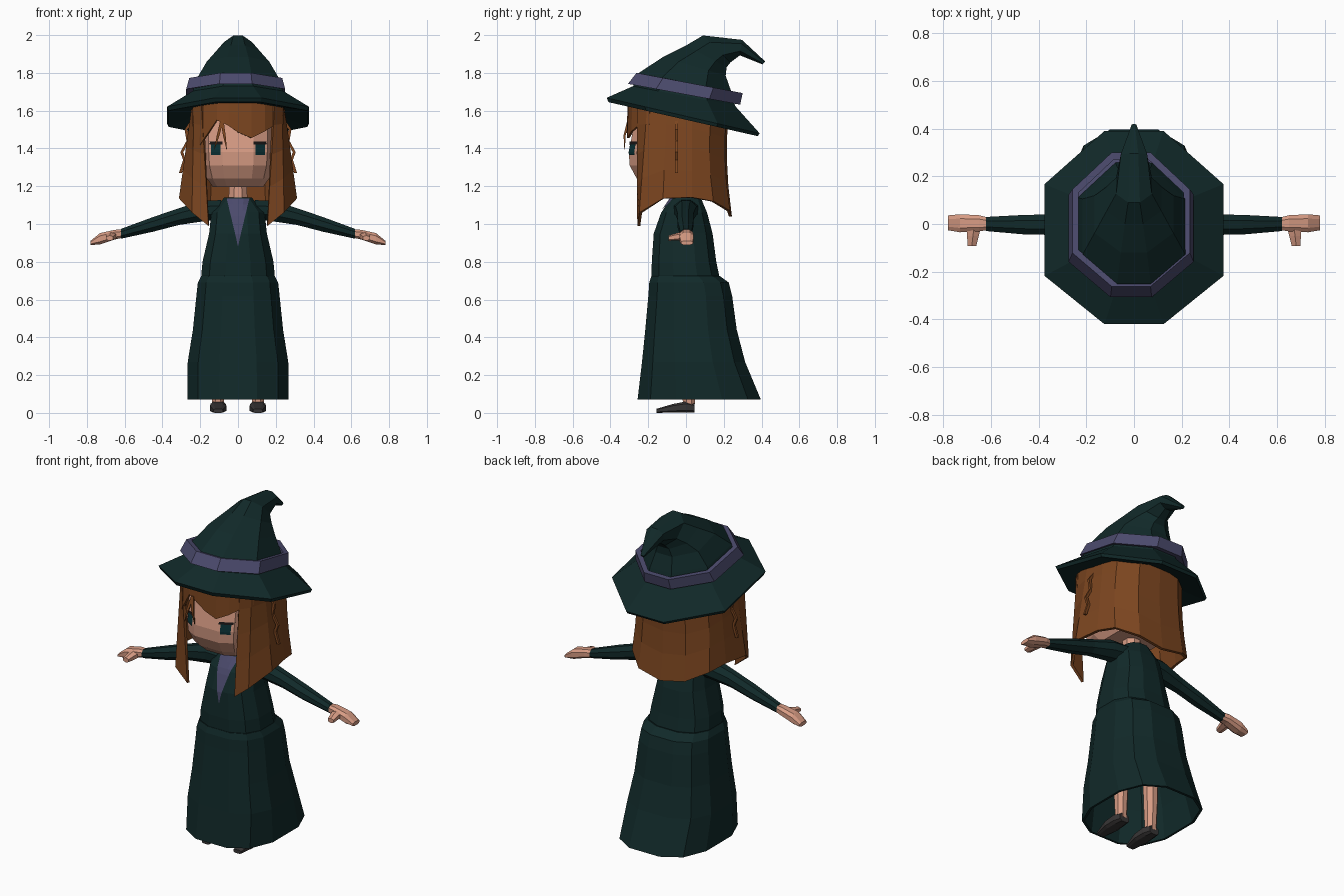
import bpy, bmesh, math
from mathutils import Vector
from mathutils.bvhtree import BVHTree

if "Cube" in bpy.data.objects:
    bpy.data.objects.remove(bpy.data.objects["Cube"], do_unlink=True)


def material(name, r, g, b):
    m = bpy.data.materials.new(name)
    m.use_nodes = True
    m.diffuse_color = (r, g, b, 1)
    node = next(n for n in m.node_tree.nodes if n.type == 'BSDF_PRINCIPLED')
    node.inputs["Base Color"].default_value = (r, g, b, 1)
    node.inputs["Roughness"].default_value = 0.9
    return m


ROBE = material("dark green cloth", .0055, .022, .022)
SKIN = material("skin", .68, .33, .23)
HAIR = material("auburn hair", .2, .06, .014)
VIOLET = material("grey violet cloth", .07, .068, .15)
SHOE = material("charcoal leather", .038, .035, .035)
IRIS = material("dark teal", .003, .03, .035)
LASH = material("black brown", .01, .008, .008)


def finish(name, bm, mat):
    bmesh.ops.recalc_face_normals(bm, faces=bm.faces)
    mesh = bpy.data.meshes.new(name)
    bm.to_mesh(mesh)
    tree = BVHTree.FromBMesh(bm)
    bm.free()
    mesh.materials.append(mat)
    ob = bpy.data.objects.new(name, mesh)
    bpy.context.collection.objects.link(ob)
    return ob, tree


def loft(name, rings, mat, closed=True, caps=True):
    """Bridge rows of points that all have the same length."""
    bm = bmesh.new()
    rows = [[bm.verts.new(p) for p in r] for r in rings]
    n = len(rows[0])
    for a, b in zip(rows, rows[1:]):
        for i in range(n if closed else n - 1):
            j = (i + 1) % n
            bm.faces.new((a[i], a[j], b[j], b[i]))
    if closed and caps:
        bm.faces.new(rows[0])
        bm.faces.new(rows[-1])
    return finish(name, bm, mat)


def tube(name, sections, axis, mat, n=8, p=1.0):
    """Sections are (x, y, z, half size a, half size b) across the axis."""
    rings = []
    for x, y, z, a, b in sections:
        ring = []
        for i in range(n):
            t = 2 * math.pi * (i + .5) / n
            u = math.copysign(abs(math.cos(t)) ** p, math.cos(t)) * a
            v = math.copysign(abs(math.sin(t)) ** p, math.sin(t)) * b
            off = {'X': (0, u, v), 'Y': (u, 0, v), 'Z': (u, v, 0)}[axis]
            ring.append(Vector((x, y, z)) + Vector(off))
        rings.append(ring)
    return loft(name, rings, mat)


def body(name, levels, mat, p):
    """Levels are (z, half width, front y, back y)."""
    secs = [(0, (f + b) / 2, z, w, (b - f) / 2) for z, w, f, b in levels]
    return tube(name, secs, 'Z', mat, 12, p)


def drape(name, tree, rows, mat, cols=4):
    """Thin plate laid on the front of a surface; rows are (z, x from, x to)."""
    grid = []
    for z, x0, x1 in rows:
        line = []
        for i in range(cols + 1):
            x = x0 + (x1 - x0) * i / cols
            hit = tree.ray_cast(Vector((x, -2, z)), Vector((0, 1, 0)))[0]
            line.append((x, (hit.y if hit else -.1) - .006, z))
        grid.append(line)
    return loft(name, grid, mat, closed=False)


def solidify(ob, thickness):
    m = ob.modifiers.new("thickness", 'SOLIDIFY')
    m.thickness, m.offset = thickness, 0


# Robe: torso, hollow skirt with a train, collar
torso, torso_tree = body("robe_torso", [
    (.68, .19, -.18, .17), (.73, .2, -.187, .18), (.8, .193, -.186, .165),
    (.95, .157, -.175, .145), (1.06, .145, -.135, .115), (1.14, .075, -.08, .08)], ROBE, .8)
body("robe_skirt", [
    (.725, .2, -.188, .183), (.69, .218, -.2, .232), (.62, .226, -.205, .25),
    (.44, .245, -.222, .275), (.27, .273, -.24, .32), (.07, .275, -.265, .405),
    (.07, .262, -.252, .39), (.27, .255, -.225, .3), (.65, .19, -.18, .2)], ROBE, .75)
drape("collar", torso_tree, [(1.135 - .25 * k / 8, -.06 * (1 - k / 8), .06 * (1 - k / 8))
                             for k in range(8)] + [(.885, -.002, .002)], VIOLET)

# Head and neck
tube("neck", [(0, -.02, 1.1, .055, .055), (0, -.02, 1.24, .05, .05)], 'Z', SKIN)
head, head_tree = body("head", [
    (1.195, .135, -.215, .12), (1.24, .168, -.265, .15), (1.31, .187, -.303, .17),
    (1.38, .192, -.308, .175), (1.5, .192, -.285, .175), (1.64, .18, -.26, .16)], SKIN, .62)

# Hat: each ring is (front y, front z, back y, back z, half width)
OCT = [(.33, -1), (1, -.5), (1, .45), (.33, 1), (-.33, 1), (-1, .45), (-1, -.5), (-.33, -1)]


def hat_ring(fy, fz, by, bz, w, cx=0):
    f, b = Vector((cx, fy, fz)), Vector((cx, by, bz))
    return [f.lerp(b, (v + 1) / 2) + Vector((u * w, 0, 0)) for u, v in OCT]


loft("hat", [hat_ring(*r) for r in (
    (-.25, 1.64, .2, 1.56, .2), (-.41, 1.645, .38, 1.465, .368),
    (-.42, 1.668, .39, 1.48, .375), (-.28, 1.73, .26, 1.625, .24),
    (-.25, 1.8, .24, 1.7, .215), (-.12, 1.885, .21, 1.785, .165),
    (0, 1.945, .215, 1.83, .115), (.09, 1.998, .235, 1.855, .075),
    (.296, 1.975, .285, 1.893, .055), (.42, 1.86, .405, 1.845, .01))], ROBE)
loft("hat_band", [hat_ring(*r, -.012) for r in (
    (-.26, 1.745, .24, 1.64, .22), (-.307, 1.742, .287, 1.632, .262),
    (-.262, 1.8, .3, 1.693, .246), (-.235, 1.797, .27, 1.696, .22))], VIOLET, caps=False)

# Hair: locks given by (x, y) at the top and (x, y, z) at the tip, mirrored
LOCKS = [((.19, -.255), (.155, -.25, .99)), ((.225, -.2), (.24, -.24, 1.06)),
         ((.235, -.1), (.305, -.12, 1.135)), ((.237, .03), (.28, .03, 1.14)),
         ((.22, .13), (.25, .14, 1.12)), ((.13, .205), (.15, .225, 1.07)),
         ((0, .215), (0, .235, 1.04))]
rows = []
for g in (0, .22, .45, .7, 1):
    half = []
    for (x, y), tip in LOCKS:
        p = Vector((x, y, 1.615 - .235 * y)).lerp(Vector(tip), g)
        p.y -= .06 * g * (1 - g) * (y > .1)
        half.append(p)
    rows.append(half + [Vector((-p.x, p.y, p.z)) for p in half[-2::-1]])
solidify(loft("hair", rows, HAIR, closed=False)[0], .016)

# Fringe across the forehead
FRINGE = [(-.235, 1.35), (-.19, 1.43), (-.11, 1.55), (-.05, 1.52), (0, 1.485),
          (.07, 1.455), (.14, 1.49), (.2, 1.53), (.235, 1.35)]
rows = []
for g in (0, .5, 1):
    rows.append([(x, -.302 + .07 * abs(x / .2) ** 3 - .006 * g, 1.66 + (z - 1.66) * g)
                 for x, z in FRINGE])
solidify(loft("fringe", rows, HAIR, closed=False)[0], .012)

# Loose strands on the forehead
for name, x in (("long", -.125), ("short", -.06)):
    tube(name + "_forehead_strand", [(-.085, -.305, 1.55, .012, .008),
         ((x - .085) / 2, -.325, 1.47, .01, .008), (x, -.325, 1.395, .002, .002)], 'Z', HAIR, 4)

# Parts that come in pairs; the model's left is +x
for side, s in (("left", 1), ("right", -1)):
    drape(side + "_eye", head_tree, [(z, s * .092, s * .143) for z in (1.365, 1.38, 1.422)], IRIS)
    drape(side + "_lash", head_tree, [(1.422, s * .082, s * .15), (1.436, s * .082, s * .16)], LASH)

    curl = [(.23, 1.57), (.275, 1.5), (.265, 1.44), (.298, 1.38), (.283, 1.34), (.305, 1.27)]
    tube(side + "_curl", [(s * x, -.05, z, .011, .01) for x, z in curl], 'Z', HAIR, 4)

    tube(side + "_sleeve", [(s * .09, 0, 1.075, .07, .055), (s * .18, 0, 1.07, .06, .06),
         (s * .31, -.003, 1.04, .046, .048), (s * .45, -.003, .998, .045, .042),
         (s * .62, 0, .948, .032, .028)], 'X', ROBE)
    tube(side + "_hand", [(s * .6, 0, .95, .025, .022), (s * .65, .003, .944, .036, .027),
         (s * .73, .003, .922, .04, .032), (s * .78, .005, .9, .033, .012)], 'X', SKIN, 8, .75)
    tube(side + "_thumb", [(s * .67, -.01, .938, .034, .022), (s * .675, -.05, .932, .027, .02),
         (s * .68, -.092, .925, .021, .014)], 'Y', SKIN, 6, .8)

    tube(side + "_leg", [(s * .105, .015, .03, .033, .033), (s * .105, .015, .2, .04, .042),
         (s * .105, .015, .64, .05, .05)], 'Z', SKIN)
    tube(side + "_shoe", [(s * .105, y, h / 2, w, h / 2) for y, w, h in (
         (.045, .032, .05), (0, .042, .062), (-.07, .045, .048), (-.157, .026, .022))],
         'Y', SHOE, 8, .6)
